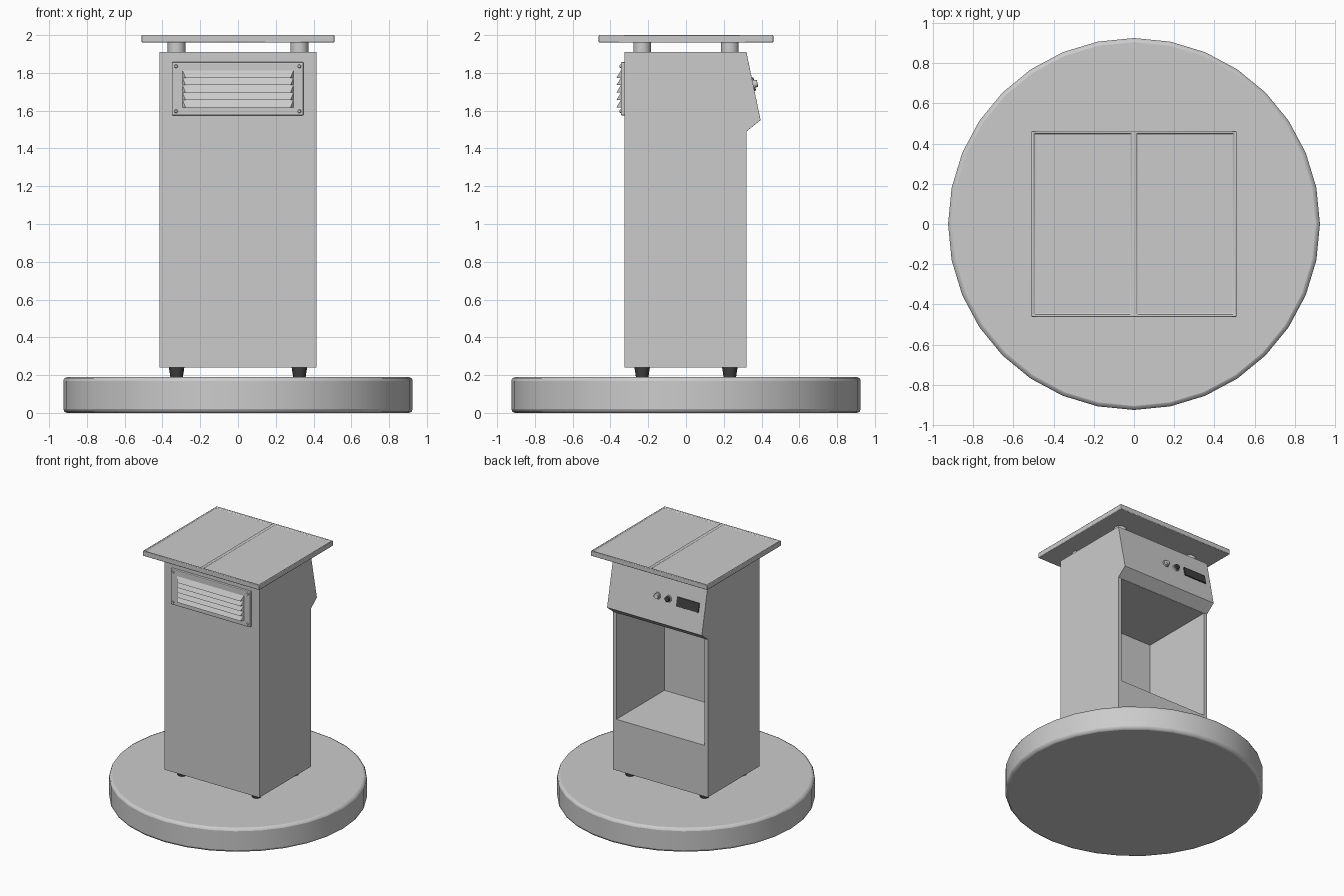
import bpy, bmesh, math
from mathutils import Matrix, Vector

if "Cube" in bpy.data.objects:
    bpy.data.objects.remove(bpy.data.objects["Cube"])


def material(name, value):
    m = bpy.data.materials.new(name)
    m.diffuse_color = (value, value, value, 1)
    m.use_nodes = True
    m.node_tree.nodes["Principled BSDF"].inputs["Base Color"].default_value = m.diffuse_color
    return m


GREY = material("light grey", 0.6)
DARK = material("dark rubber", 0.05)


def finish(bm, name, mat, bevel=0.0, segments=2, smooth=True):
    bmesh.ops.recalc_face_normals(bm, faces=bm.faces)
    me = bpy.data.meshes.new(name)
    bm.to_mesh(me)
    bm.free()
    me.materials.append(mat)
    ob = bpy.data.objects.new(name, me)
    bpy.context.collection.objects.link(ob)
    if bevel:
        b = ob.modifiers.new("Bevel", 'BEVEL')
        b.width, b.segments = bevel, segments
        b.limit_method, b.angle_limit = 'ANGLE', math.radians(30)
    if smooth:
        bpy.ops.object.select_all(action='DESELECT')
        ob.select_set(True)
        bpy.context.view_layer.objects.active = ob
        bpy.ops.object.shade_smooth_by_angle(angle=math.radians(35))
    return ob


def box(name, lo, hi, mat, bevel=0.0, matrix=None):
    lo, hi = Vector(lo), Vector(hi)
    bm = bmesh.new()
    bmesh.ops.create_cube(bm, size=1)
    for v in bm.verts:
        v.co = Vector((v.co[i] * (hi[i] - lo[i]) + (hi[i] + lo[i]) / 2 for i in range(3)))
    if matrix:
        bm.transform(matrix)
    return finish(bm, name, mat, bevel, 2, False)


def cylinder(name, r1, r2, z0, z1, matrix, mat, bevel=0.0, sides=24):
    bm = bmesh.new()
    bmesh.ops.create_cone(bm, cap_ends=True, segments=sides, radius1=r1, radius2=r2,
                          depth=z1 - z0,
                          matrix=matrix @ Matrix.Translation((0, 0, (z0 + z1) / 2)))
    return finish(bm, name, mat, bevel)


# round base
cylinder("round_base", 0.925, 0.925, 0, 0.19, Matrix(), GREY, 0.02, 32)

# cabinet: side profile extruded along x, with a deep bay cut in the back
profile = [(-0.325, 0.24), (0.32, 0.24), (0.32, 1.49), (0.395, 1.55), (0.32, 1.91), (-0.325, 1.91)]
bm = bmesh.new()
face = bm.faces.new([bm.verts.new((-0.415, y, z)) for y, z in profile])
ext = bmesh.ops.extrude_face_region(bm, geom=[face])
bmesh.ops.translate(bm, vec=(0.83, 0, 0),
                    verts=[g for g in ext['geom'] if isinstance(g, bmesh.types.BMVert)])
cabinet = finish(bm, "cabinet", GREY, smooth=False)
cutter = box("bay_cutter", (-0.385, -0.28, 0.645), (0.385, 0.6, 1.488), GREY)
cut = cabinet.modifiers.new("Bay", 'BOOLEAN')
cut.object, cut.operation, cut.solver = cutter, 'DIFFERENCE', 'EXACT'
bpy.context.view_layer.objects.active = cabinet
bpy.ops.object.modifier_apply(modifier="Bay")
bpy.data.objects.remove(cutter)
b = cabinet.modifiers.new("Bevel", 'BEVEL')
b.width, b.segments, b.limit_method = 0.006, 2, 'ANGLE'

# feet and top posts
for sx in (-1, 1):
    for sy in (-1, 1):
        at = Matrix.Translation((sx * 0.325, sy * 0.232, 0))
        cylinder("foot", 0.033, 0.041, 0.188, 0.242, at, DARK)
        cylinder("top_post", 0.047, 0.047, 1.905, 1.965, at, GREY)

# top tray: two recessed panels inside a thin rim
bm = bmesh.new()
bmesh.ops.create_grid(bm, x_segments=2, y_segments=1, size=1)
for v in bm.verts:
    v.co = Vector((v.co.x * 0.51, v.co.y * 0.462, 2.0))
tops = bm.faces[:]
ext = bmesh.ops.extrude_face_region(bm, geom=tops, use_keep_orig=True)
bmesh.ops.translate(bm, vec=(0, 0, -0.04),
                    verts=[g for g in ext['geom'] if isinstance(g, bmesh.types.BMVert)])
for f in tops:
    bmesh.ops.inset_individual(bm, faces=[f], thickness=0.015)
    bmesh.ops.inset_individual(bm, faces=[f], thickness=0.006, depth=0)
    for v in f.verts:
        v.co.z = 1.99
finish(bm, "top_tray", GREY, 0.004)

# front vent: plate, hooded louvres and corner screws
box("vent_plate", (-0.35, -0.345, 1.575), (0.347, -0.32, 1.857), GREY, 0.006)
for i in range(5):
    z = 1.618 + i * 0.039
    bm = bmesh.new()
    pts = [(-0.343, z), (-0.368, z), (-0.343, z + 0.042)]
    ends = []
    for s in (-1, 1):
        ends.append([bm.verts.new((s * x, y, zz))
                     for x, (y, zz) in zip((0.295, 0.278, 0.295), pts)])
        bm.faces.new(ends[-1])
    for k in range(3):
        n = (k + 1) % 3
        bm.faces.new((ends[0][k], ends[0][n], ends[1][n], ends[1][k]))
    finish(bm, "vent_louvre", GREY, smooth=False)
for x in (-0.328, 0.325):
    for z in (1.597, 1.835):
        at = Matrix.Translation((x, -0.343, z)) @ Matrix.Rotation(math.pi / 2, 4, 'X')
        cylinder("vent_screw", 0.01, 0.007, 0, 0.008, at, GREY, sides=12)

# controls on the slanted back panel; local z points out of the panel
tilt = math.atan2(0.075, 0.36)
panel = Matrix.Translation((0, 0.355, 1.74)) @ Matrix.Rotation(tilt - math.pi / 2, 4, 'X')
box("display", (-0.365, -0.036, -0.005), (-0.17, 0.036, 0.009), DARK, 0.003, panel)
for x, mat, name in ((0.0, GREY, "light_button"), (-0.095, DARK, "dark_button")):
    at = panel @ Matrix.Translation((x, 0, 0))
    cylinder(name + "_collar", 0.028, 0.026, -0.005, 0.008, at, GREY)
    cylinder(name, 0.021, 0.019, 0, 0.024, at, mat, 0.003)
